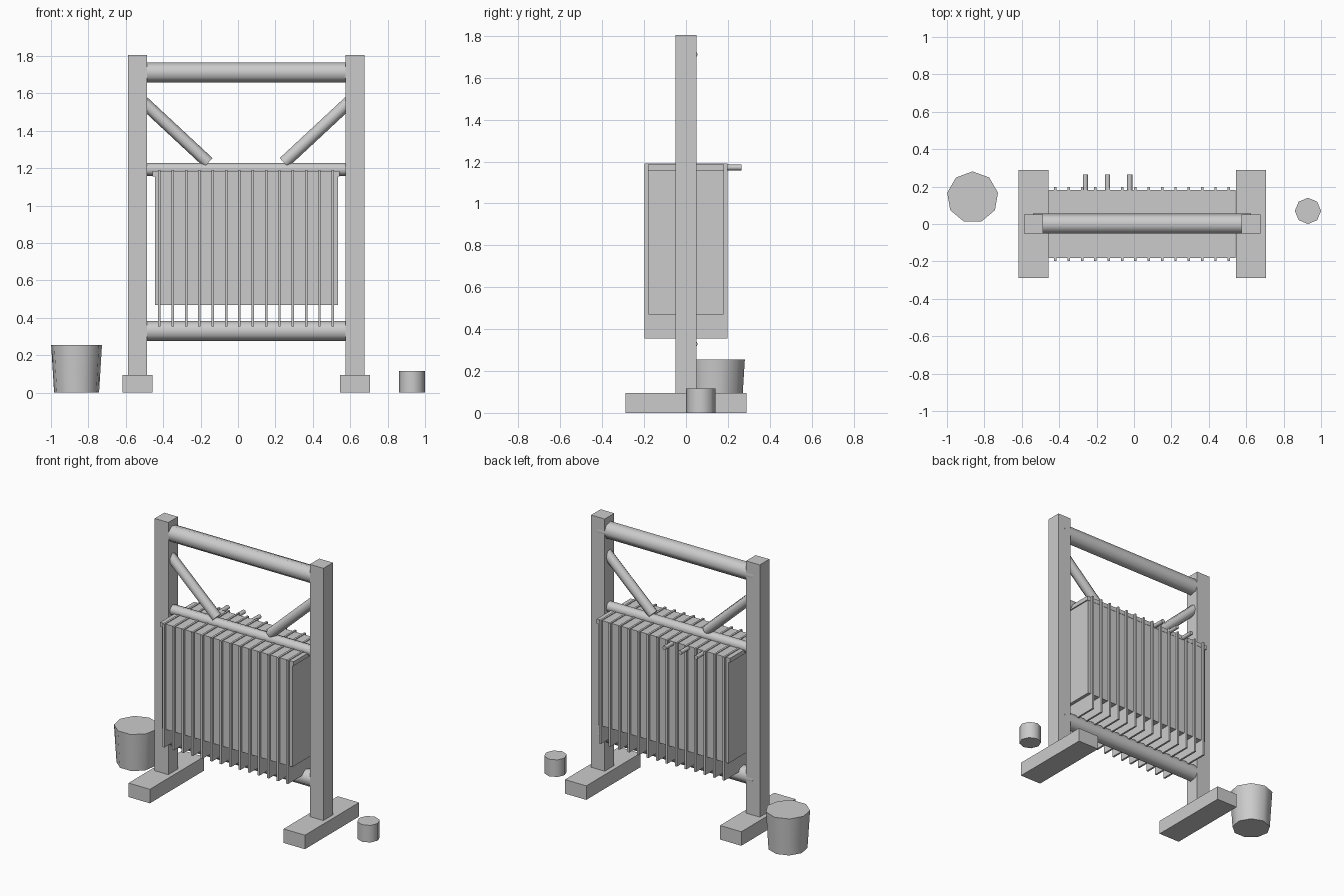
import bpy, math

if "Cube" in bpy.data.objects:
    bpy.data.objects.remove(bpy.data.objects["Cube"])

CX = 0.0435          # centre line of the rack frame


def box(name, x, y, z):
    """Box from (min, max) ranges on each axis."""
    bpy.ops.mesh.primitive_cube_add(
        size=1, location=[sum(r) / 2 for r in (x, y, z)])
    o = bpy.context.object
    o.name = name
    o.scale = [r[1] - r[0] for r in (x, y, z)]
    bpy.ops.object.transform_apply(location=False, rotation=False, scale=True)
    return o


def cone(name, loc, r1, r2, depth, sides, rot=(0, 0, 0)):
    bpy.ops.mesh.primitive_cone_add(
        vertices=sides, radius1=r1, radius2=r2, depth=depth,
        location=loc, rotation=rot)
    o = bpy.context.object
    o.name = name
    bpy.ops.object.shade_smooth_by_angle(angle=math.radians(60))
    return o


def rod(name, a, b, r, sides=7):
    """Round rod between two (x, z) points in the plane y = 0."""
    dx, dz = b[0] - a[0], b[1] - a[1]
    return cone(name, ((a[0] + b[0]) / 2, 0, (a[1] + b[1]) / 2), r, r,
                math.hypot(dx, dz), sides, (0, math.atan2(dx, dz), 0))


# Posts, feet and diagonal braces, mirrored about the frame centre
for side, s in (("left", -1), ("right", 1)):
    px = CX + s * 0.5815
    box(side + "_foot", (px - 0.08, px + 0.08), (-0.29, 0.29), (0, 0.095))
    box(side + "_post", (px - 0.051, px + 0.051), (-0.051, 0.051), (0.09, 1.805))
    rod(side + "_brace", (CX + s * 0.202, 1.23), (CX + s * 0.575, 1.577), 0.034)

# Horizontal beams
for name, z, r in (("top_beam", 1.712, 0.056), ("middle_beam", 1.194, 0.036),
                   ("bottom_beam", 0.33, 0.056)):
    rod(name, (CX - 0.583, z), (CX + 0.583, z), r)

# Hanging block with its top board
box("hanging_block", (-0.445, 0.535), (-0.18, 0.18), (0.47, 1.17))
box("top_board", (-0.457, 0.543), (-0.182, 0.182), (1.157, 1.186))

# Thin upright slats through the block
for i in range(14):
    x = -0.42 + i * 0.0713
    box(f"slat_{i + 1}", (x - 0.0065, x + 0.0065), (-0.198, 0.198), (0.355, 1.191))

# Pegs on the back
for i, x in enumerate((-0.26, -0.141, -0.023)):
    cone(f"peg_{i + 1}", (x, 0.215, 1.172), 0.014, 0.014, 0.1, 8,
         (math.pi / 2, 0, 0))

# Bucket and small pot on the ground
cone("bucket", (-0.863, 0.143, 0.1275), 0.122, 0.138, 0.255, 9)
cone("small_pot", (0.93, 0.07, 0.058), 0.07, 0.07, 0.116, 8)
